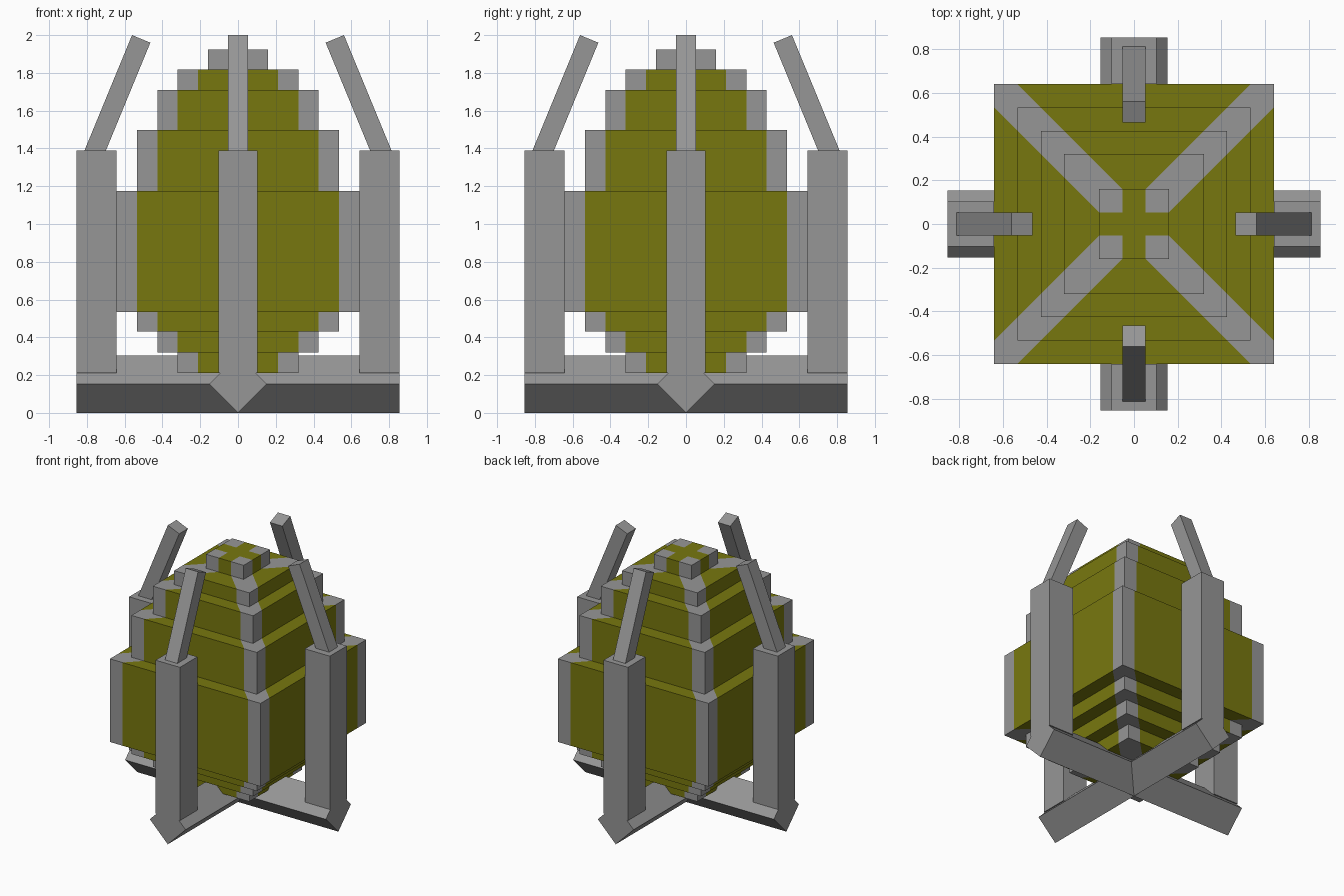
import bpy
import bmesh
import math
from mathutils import Matrix, Vector

cube = bpy.data.objects.get("Cube")
if cube:
    bpy.data.objects.remove(cube, do_unlink=True)


def make_material(name, color):
    mat = bpy.data.materials.new(name)
    mat.use_nodes = True
    mat.diffuse_color = color
    mat.node_tree.nodes["Principled BSDF"].inputs["Base Color"].default_value = color
    return mat


GREY = make_material("steel_grey", (0.305, 0.305, 0.305, 1))
OLIVE = make_material("olive", (0.187, 0.187, 0.0045, 1))


def finish(name, bm, *mats):
    bmesh.ops.recalc_face_normals(bm, faces=bm.faces[:])
    mesh = bpy.data.meshes.new(name)
    bm.to_mesh(mesh)
    bm.free()
    for mat in mats:
        mesh.materials.append(mat)
    obj = bpy.data.objects.new(name, mesh)
    bpy.context.collection.objects.link(obj)
    return obj


def box(name, size, matrix):
    bm = bmesh.new()
    bmesh.ops.create_cube(bm, size=1)
    bmesh.ops.scale(bm, vec=size, verts=bm.verts[:])
    bmesh.ops.transform(bm, matrix=matrix, verts=bm.verts[:])
    return finish(name, bm, GREY)


# Stepped body: square tiers as (half width, bottom, top)
TIERS = [(0.32, 0.21, 0.32), (0.427, 0.32, 0.43), (0.534, 0.43, 0.535),
         (0.642, 0.535, 1.175), (0.534, 1.175, 1.497), (0.427, 1.497, 1.71),
         (0.32, 1.71, 1.817), (0.16, 1.817, 1.925)]
BAND, CROSS = 0.107, 0.052

bm = bmesh.new()
rings = []
for half, bottom, top in TIERS:
    for z in (bottom, top):
        rings.append([bm.verts.new((sx * half, sy * half, z))
                      for sx, sy in ((-1, -1), (1, -1), (1, 1), (-1, 1))])
for low, high in zip(rings, rings[1:]):
    for i in range(4):
        j = (i + 1) % 4
        bm.faces.new((low[i], low[j], high[j], high[i]))
bm.faces.new(rings[0])
bm.faces.new(rings[-1])


def cut(faces, normal, offset):
    geom = {g for f in faces for g in [f, *f.edges, *f.verts]}
    n = Vector(normal)
    bmesh.ops.bisect_plane(bm, geom=list(geom), plane_no=n,
                           plane_co=n * offset / n.length_squared)


# Diagonal corner bands run over every tier; the end caps also carry a cross
for side in (-1, 1):
    cut(bm.faces[:], (1, 1, 0), side * BAND)
    cut(bm.faces[:], (1, -1, 0), side * BAND)
for side in (-1, 1):
    for axis in ((1, 0, 0), (0, 1, 0)):
        caps = [f for f in bm.faces
                if all(v.co.z > 1.92 for v in f.verts)
                or all(v.co.z < 0.215 for v in f.verts)]
        cut(caps, axis, side * CROSS)
for face in bm.faces:
    c = face.calc_center_median()
    x, y = abs(c.x), abs(c.y)
    face.material_index = int(abs(x - y) > BAND or min(x, y) < CROSS)
finish("stepped_body", bm, GREY, OLIVE)

# Crossed base beams: square bars standing on an edge
side_len = 0.1525 * math.sqrt(2)
for name, turn in (("base_beam_side", 0), ("base_beam_front", 90)):
    box(name, (1.71, side_len, side_len),
        Matrix.Rotation(math.radians(turn), 4, 'Z')
        @ Matrix.Translation((0, 0, 0.1525))
        @ Matrix.Rotation(math.radians(45), 4, 'X'))

# Four uprights, each with a prong leaning inward
LEAN = math.radians(-22.4)
prong_top = Vector((0.5125, 0, 1.98))
prong_len = 0.68
for name, turn in (("left", 0), ("back", 90), ("right", 180), ("front", 270)):
    spin = Matrix.Rotation(math.radians(turn), 4, 'Z')
    box(name + "_post", (0.213, 0.208, 1.18),
        spin @ Matrix.Translation((0.7485, 0, 0.8)))
    box(name + "_prong", (0.105, 0.105, prong_len),
        spin @ Matrix.Translation(prong_top)
        @ Matrix.Rotation(LEAN, 4, 'Y')
        @ Matrix.Translation((0, 0, -prong_len / 2)))
